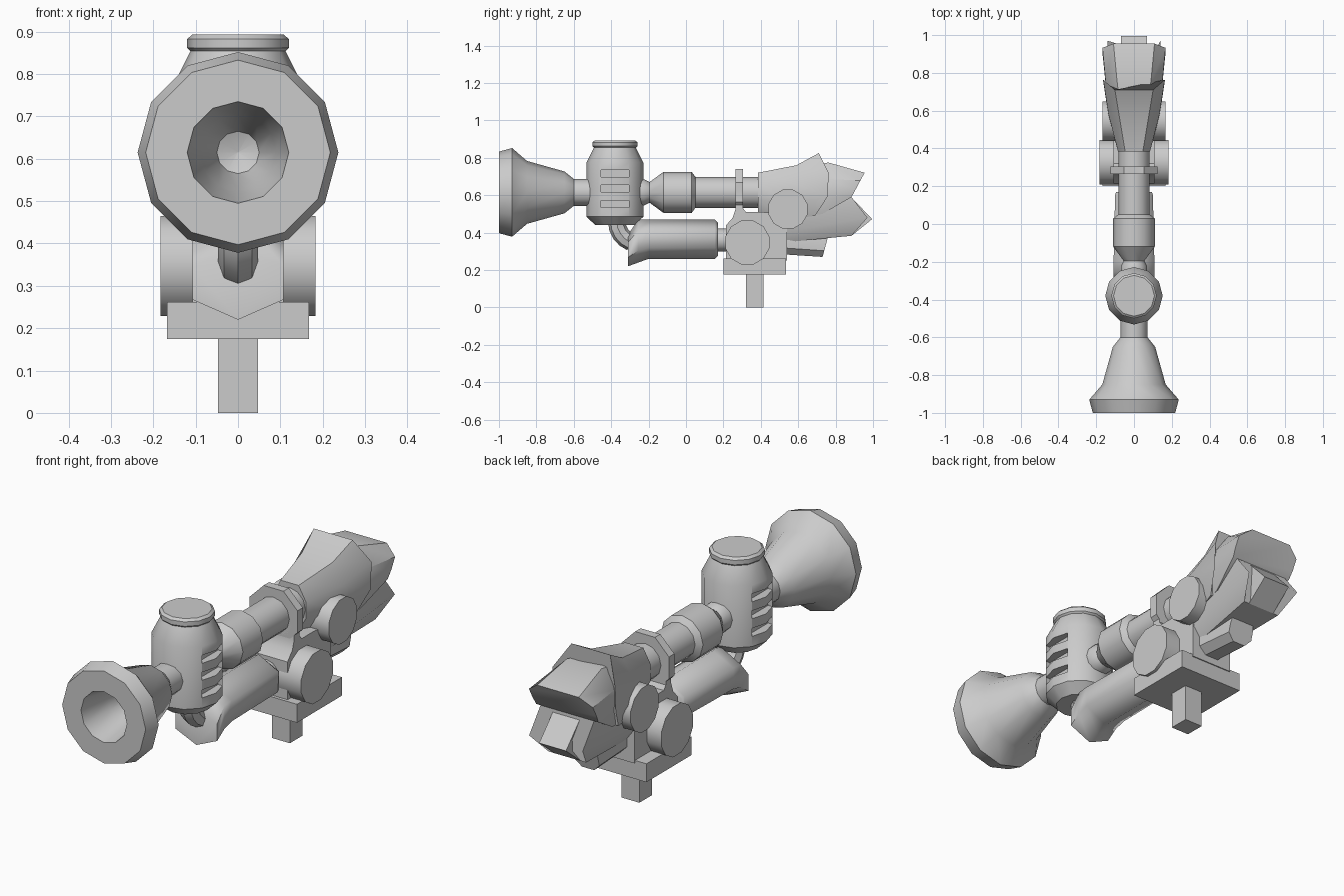
import bpy, bmesh, math
from mathutils import Vector

if "Cube" in bpy.data.objects:
    bpy.data.objects.remove(bpy.data.objects["Cube"])

AXIS_Z = 0.615   # height of the barrel axis
TANK_Y = -0.38   # position of the upright tank


def finish(bm, name, angle=35):
    bmesh.ops.remove_doubles(bm, verts=bm.verts, dist=0.0005)
    bmesh.ops.recalc_face_normals(bm, faces=bm.faces)
    me = bpy.data.meshes.new(name)
    bm.to_mesh(me)
    bm.free()
    ob = bpy.data.objects.new(name, me)
    bpy.context.collection.objects.link(ob)
    bpy.ops.object.select_all(action='DESELECT')
    ob.select_set(True)
    bpy.context.view_layer.objects.active = ob
    bpy.ops.object.shade_smooth_by_angle(angle=math.radians(angle))
    return ob


def skin(name, rings, angle=35):
    """Bridge rings of points and cap both ends."""
    bm = bmesh.new()
    vs = [[bm.verts.new(p) for p in ring] for ring in rings]
    n = len(vs[0])
    for a, b in zip(vs, vs[1:]):
        for i in range(n):
            j = (i + 1) % n
            bm.faces.new((a[i], a[j], b[j], b[i]))
    bm.faces.new(vs[0][::-1])
    bm.faces.new(vs[-1])
    return finish(bm, name, angle)


def lathe(name, profile, axis, origin, sides=12, turn=0.0):
    """Revolve (radius, position) pairs about the x, y or z axis."""
    rings = []
    for r, t in profile:
        ring = []
        for i in range(sides):
            a = math.tau * (i + turn) / sides
            u, v = r * math.cos(a), r * math.sin(a)
            p = {'x': (t, u, v), 'y': (u, t, v), 'z': (u, v, t)}[axis]
            ring.append(Vector(p) + Vector(origin))
        rings.append(ring)
    return skin(name, rings)


def shell(name, sections, angle=35):
    """Loft eight-sided sections: (y, z) top, (y, z) bottom, half width, side shift,
    and the flat share of the top and bottom."""
    rings = []
    for (yt, zt), (yb, zb), w, shift, ft, fb in sections:
        ring = []
        for k, f, s in ((1, ft, 0), (.68, 1, shift), (.3, 1, shift), (0, fb, 0)):
            ring.append((w * f, yb + (yt - yb) * k + s, zb + (zt - zb) * k))
        rings.append(ring + [(-x, y, z) for x, y, z in reversed(ring)])
    return skin(name, rings, angle)


def plate(name, outline, w):
    """Side outline in (y, z), extruded evenly across x."""
    return skin(name, [[(x, y, z) for y, z in outline] for x in (-w, w)], 30)


def box(name, x, y0, y1, z0, z1):
    return plate(name, [(y0, z0), (y1, z0), (y1, z1), (y0, z1)], x)


# flared muzzle with hollow mouth
lathe("muzzle_bell", [(.001, -.68), (.05, -.70), (.09, -.84), (.12, -1), (.218, -1),
                      (.237, -.93), (.168, -.85), (.112, -.65), (.072, -.6), (.072, -.5)],
      'y', (0, 0, AXIS_Z))

# upright tank with lid and cut vents on both sides
tank = lathe("tank", [(.105, .44), (.152, .485), (.152, .775), (.112, .855), (.1, .86)],
             'z', (0, TANK_Y, 0))
lathe("tank_lid", [(.108, .85), (.12, .862), (.12, .883), (.108, .893)], 'z', (0, TANK_Y, 0))
for side in (-1, 1):
    for z in (.715, .635, .552):
        bpy.ops.mesh.primitive_cube_add(size=1, location=(side * .165, TANK_Y, z))
        cutter = bpy.context.object
        cutter.name = "vent_cutter"
        cutter.scale = (.11, .15, .038)
        cutter.hide_render = True
        mod = tank.modifiers.new("vent", 'BOOLEAN')
        mod.operation, mod.solver, mod.object = 'DIFFERENCE', 'EXACT', cutter
        bpy.context.view_layer.objects.active = tank
        bpy.ops.object.modifier_apply(modifier=mod.name)
        bpy.data.objects.remove(cutter)

# barrel with swollen sleeve and flange
lathe("barrel", [(.07, -.26), (.07, -.225), (.055, -.195), (.11, -.12), (.11, .03),
                 (.083, .05), (.083, .42)], 'y', (0, 0, AXIS_Z))
lathe("barrel_flange", [(.135, .265), (.135, .305)], 'y', (0, 0, AXIS_Z), 8, .5)

# elbow pipe below the tank
rings = []
for i in range(5):
    a = math.pi / 2 * i / 4 * .75
    c = Vector((0, -.37 + .12 * (1 - math.cos(a)), .46 - .12 * math.sin(a)))
    out, r = Vector((0, -math.cos(a), -math.sin(a))), .047
    rings.append([c + out * r * math.cos(t) + Vector((r * math.sin(t), 0, 0))
                  for t in (math.tau * k / 8 for k in range(8))])
skin("elbow_pipe", rings)

# hexagonal lower canister
rings = []
for y, z0, z1, w in ((-.31, .22, .39, .108), (-.255, .24, .47, .108), (-.2, .26, .47, .108),
                     (.155, .26, .47, .1), (.17, .275, .455, .095)):
    h = z1 - z0
    rings.append([(0, y, z0), (w, y, z0 + h * .28), (w, y, z0 + h * .75),
                  (0, y, z1), (-w, y, z0 + h * .75), (-w, y, z0 + h * .28)])
skin("canister", rings, 65)
lathe("canister_neck", [(.062, .15), (.062, .27)], 'y', (0, 0, .36))

# bracket, pivots, mounting base
plate("bracket", [(.265, .6), (.265, .525), (.25, .48), (.215, .44), (.215, .25), (.54, .25),
                  (.54, .5), (.4, .51), (.32, .51), (.305, .53), (.305, .6)], .108)
lathe("lower_pivot", [(.122, -.183), (.122, .183)], 'x', (0, .328, .347), 12, .5)
lathe("upper_pivot", [(.108, -.166), (.108, .166)], 'x', (0, .545, .525), 12, .5)
box("base_block", .168, .2, .535, .175, .262)
box("base_post", .047, .32, .415, 0, .18)

# rear hood
shell("rear_hood", [((.385, .72), (.385, .51), .085, 0, .55, .55),
                    ((.59, .76), (.56, .47), .135, 0, .6, .7),
                    ((.71, .825), (.69, .49), .163, .06, .62, .8)])

# upper and lower rear jaws
shell("upper_jaw", [((.6, .74), (.6, .48), .12, 0, .6, .8),
                    ((.76, .775), (.73, .50), .15, 0, .6, .85),
                    ((.955, .72), (.885, .59), .167, 0, .65, .97)])
skin("lower_jaw", [[(w * a, y, z) for a, y, z in pts] for w, pts in (
    (.1, ((-1, .5, .5), (-1, .5, .4), (-.6, .5, .345), (.6, .5, .345), (1, .5, .4), (1, .5, .5))),
    (.14, ((-1, .885, .59), (-1, .97, .48), (-.7, .885, .383),
           (.7, .885, .383), (1, .97, .48), (1, .885, .59))))])
plate("lower_jaw_tip", [(.8, .56), (.885, .588), (.995, .472), (.885, .383), (.8, .378)], .07)

# stub under the jaws
shell("rear_stub", [((.5, .40), (.5, .285), .07, 0, .9, .5),
                    ((.76, .38), (.73, .27), .065, 0, .9, .5)])
